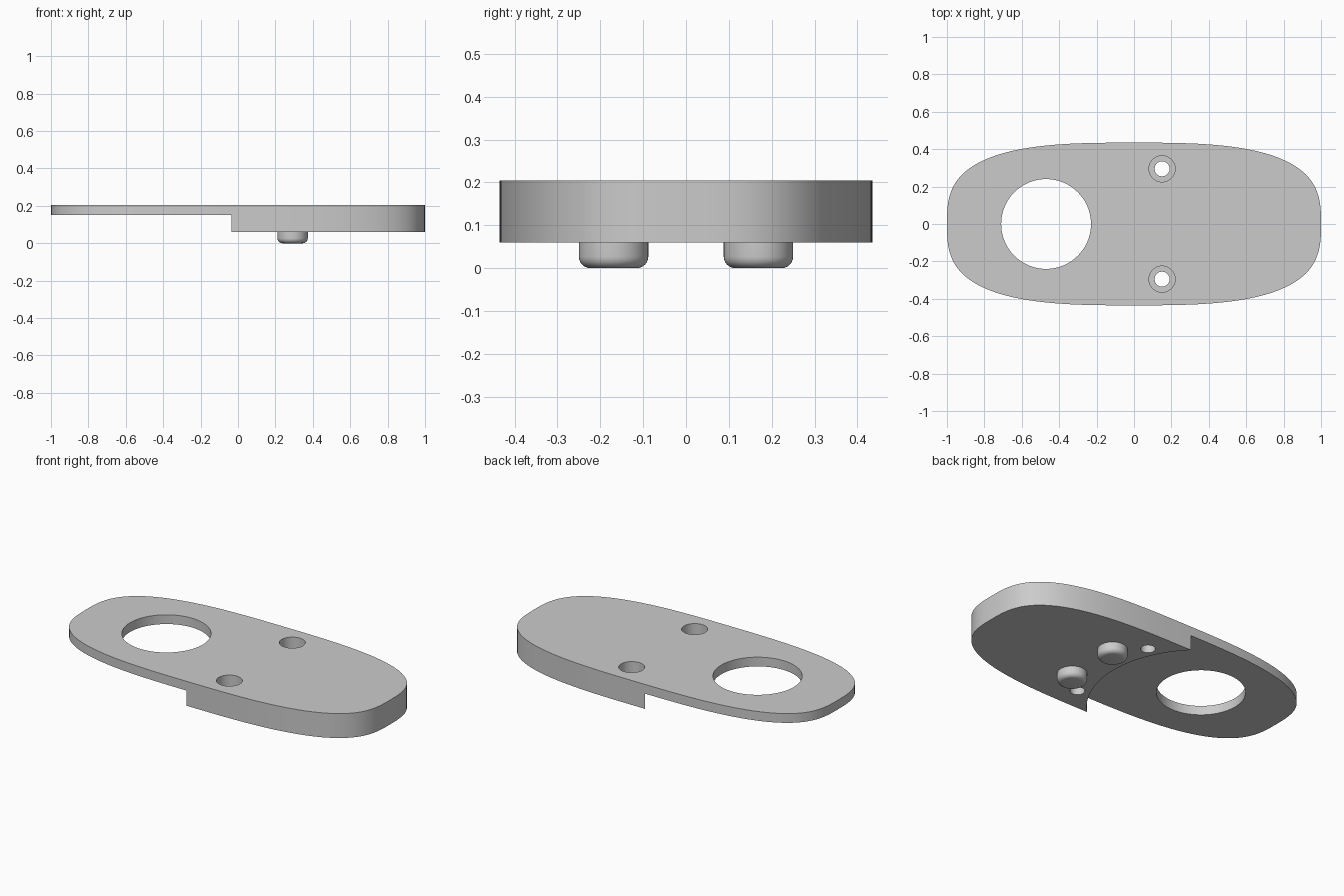
import bpy
import bmesh
from math import sin, cos, pi, copysign, asin

cube = bpy.data.objects.get("Cube")
if cube:
    bpy.data.objects.remove(cube, do_unlink=True)

HALF_X, HALF_Y = 1.0, 0.435
TOP, THIN_BOTTOM, THICK_BOTTOM = 0.205, 0.15, 0.06
HOLE_X, HOLE_R = -0.47, 0.24
STEP_R = 0.615

grey = bpy.data.materials.new("plain grey")
grey.use_nodes = True
colour = (0.6, 0.6, 0.6, 1)
grey.diffuse_color = colour
grey.node_tree.nodes["Principled BSDF"].inputs["Base Color"].default_value = colour


def prism(name, outline, z0, z1):
    """Extrude a closed counter-clockwise outline from z0 to z1."""
    bm = bmesh.new()
    face = bm.faces.new([bm.verts.new((x, y, z0)) for x, y in outline])
    extruded = bmesh.ops.extrude_face_region(bm, geom=[face])["geom"]
    for v in extruded:
        if isinstance(v, bmesh.types.BMVert):
            v.co.z = z1
    bmesh.ops.recalc_face_normals(bm, faces=bm.faces[:])
    mesh = bpy.data.meshes.new(name)
    bm.to_mesh(mesh)
    bm.free()
    mesh.materials.append(grey)
    obj = bpy.data.objects.new(name, mesh)
    bpy.context.collection.objects.link(obj)
    return obj


def circle(cx, cy, r, n=64):
    return [(cx + r * cos(2 * pi * i / n), cy + r * sin(2 * pi * i / n)) for i in range(n)]


def apply_modifiers(obj):
    bpy.context.view_layer.update()
    evaluated = obj.evaluated_get(bpy.context.evaluated_depsgraph_get())
    mesh = bpy.data.meshes.new_from_object(evaluated)
    obj.modifiers.clear()
    obj.data = mesh


def cut(obj, name, outline, z0, z1):
    cutter = prism(name, outline, z0, z1)
    mod = obj.modifiers.new(name, 'BOOLEAN')
    mod.operation = 'DIFFERENCE'
    mod.solver = 'EXACT'
    mod.object = cutter
    apply_modifiers(obj)
    bpy.data.objects.remove(cutter, do_unlink=True)


def smooth(obj, angle):
    bpy.ops.object.select_all(action='DESELECT')
    obj.select_set(True)
    bpy.context.view_layer.objects.active = obj
    bpy.ops.object.shade_smooth_by_angle(angle=angle)


# Rounded body, a cubic superellipse
def squircle(t):
    c, s = cos(t), sin(t)
    return (HALF_X * copysign(abs(c) ** (2 / 3), c), HALF_Y * copysign(abs(s) ** (2 / 3), s))


body = prism("body_plate", [squircle(2 * pi * i / 144) for i in range(144)], THICK_BOTTOM, TOP)

# Underside step, curved around the large hole
end = asin((HALF_Y + 0.002) / STEP_R)
arc = [(HOLE_X + STEP_R * cos(a), STEP_R * sin(a))
       for a in (-end + 2 * end * i / 40 for i in range(41))]
recess = [(-1.2, -0.6), (arc[0][0], -0.6)] + arc + [(arc[-1][0], 0.6), (-1.2, 0.6)]
cut(body, "step_cutter", recess, -0.1, THIN_BOTTOM)

# Large hole and the two counterbored screw holes
cut(body, "large_hole_cutter", circle(HOLE_X, 0, HOLE_R, 80), -0.1, 0.4)
for side in (-1, 1):
    cut(body, "screw_hole_cutter", circle(0.15, side * 0.295, 0.04, 48), -0.1, 0.4)
    cut(body, "counterbore_cutter", circle(0.15, side * 0.295, 0.07, 48), TOP - 0.085, 0.4)
smooth(body, 0.5)

# Locating pegs with rounded lower rims
for side, label in ((-1, "right"), (1, "left")):
    peg = prism(label + "_peg", circle(0.292, side * 0.169, 0.081, 48), 0, THICK_BOTTOM + 0.005)
    bm = bmesh.new()
    bm.from_mesh(peg.data)
    rim = [e for e in bm.edges if all(v.co.z < 0.001 for v in e.verts)]
    bmesh.ops.bevel(bm, geom=rim, offset=0.027, segments=6, profile=0.5, affect='EDGES')
    bm.to_mesh(peg.data)
    bm.free()
    smooth(peg, 0.6)
